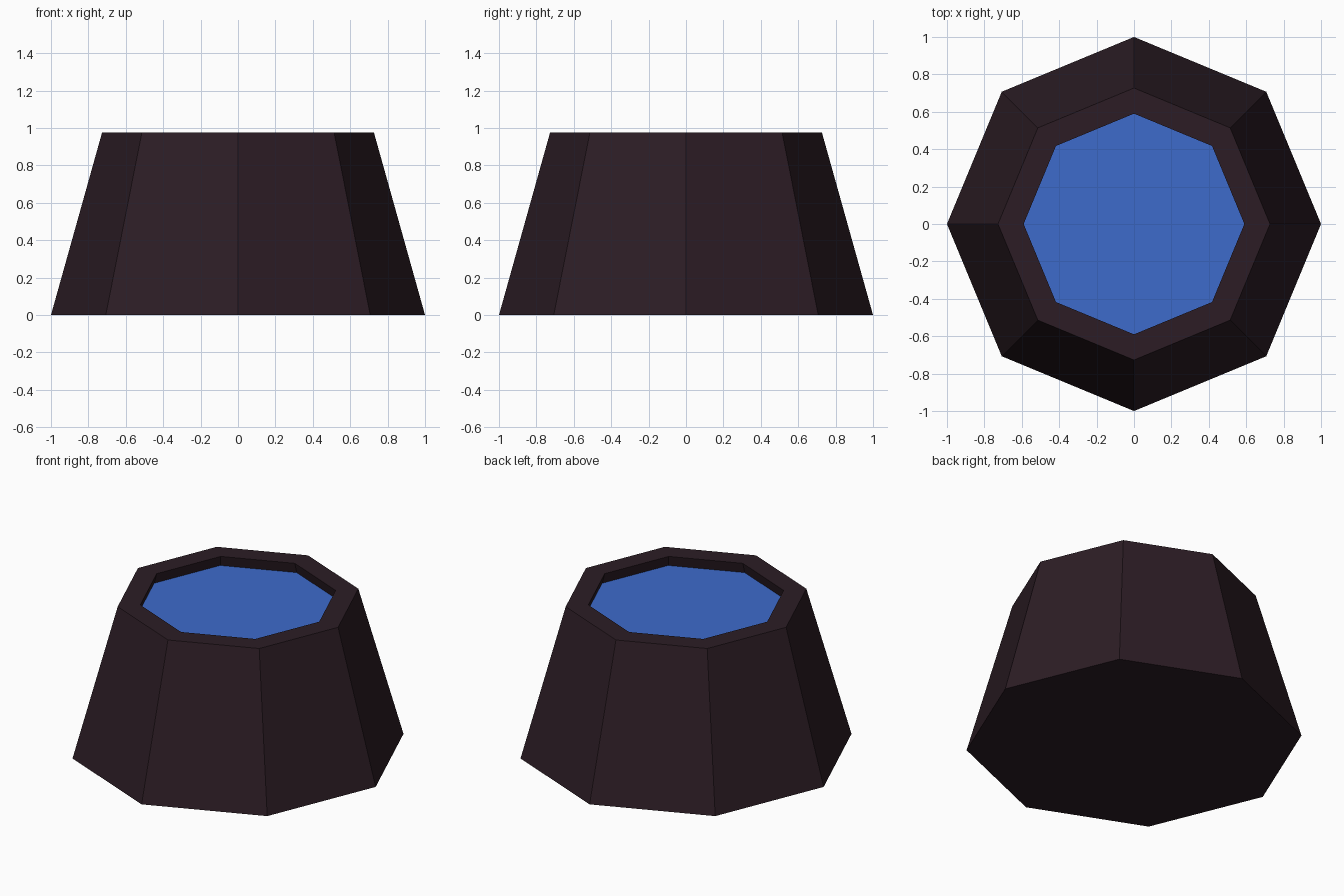
import bpy, bmesh
from math import cos, sin, tau

if "Cube" in bpy.data.objects:
    bpy.data.objects.remove(bpy.data.objects["Cube"])

SIDES = 8


def material(name, color):
    m = bpy.data.materials.new(name)
    m.diffuse_color = (*color, 1)
    m.use_nodes = True
    m.node_tree.nodes["Principled BSDF"].inputs["Base Color"].default_value = m.diffuse_color
    return m


def ring(bm, radius, z):
    return [bm.verts.new((radius * cos(tau * i / SIDES), radius * sin(tau * i / SIDES), z))
            for i in range(SIDES)]


def lathe(name, profile, mat, cap_start=False, cap_end=False):
    """Join octagonal rings given as (radius, z), optionally capping the ends."""
    bm = bmesh.new()
    rings = [ring(bm, r, z) for r, z in profile]
    for a, b in zip(rings, rings[1:]):
        for i in range(SIDES):
            j = (i + 1) % SIDES
            bm.faces.new((a[i], a[j], b[j], b[i]))
    if cap_start:
        bm.faces.new(rings[0][::-1])
    if cap_end:
        bm.faces.new(rings[-1])
    mesh = bpy.data.meshes.new(name)
    bm.to_mesh(mesh)
    bm.free()
    mesh.materials.append(mat)
    obj = bpy.data.objects.new(name, mesh)
    bpy.context.collection.objects.link(obj)
    return obj


dark = material("dark_plum", (0.025, 0.012, 0.018))
blue = material("blue", (0.048, 0.147, 0.6))

# Tapered body: closed base, outer wall, flat rim, shallow inner wall
lathe("tapered_body", [(1.0, 0), (0.727, 0.975), (0.59, 0.975), (0.609, 0.907)],
      dark, cap_start=True)

# Blue surface closing the recess
lathe("recessed_blue_surface", [(0.609, 0.907)], blue, cap_end=True)
